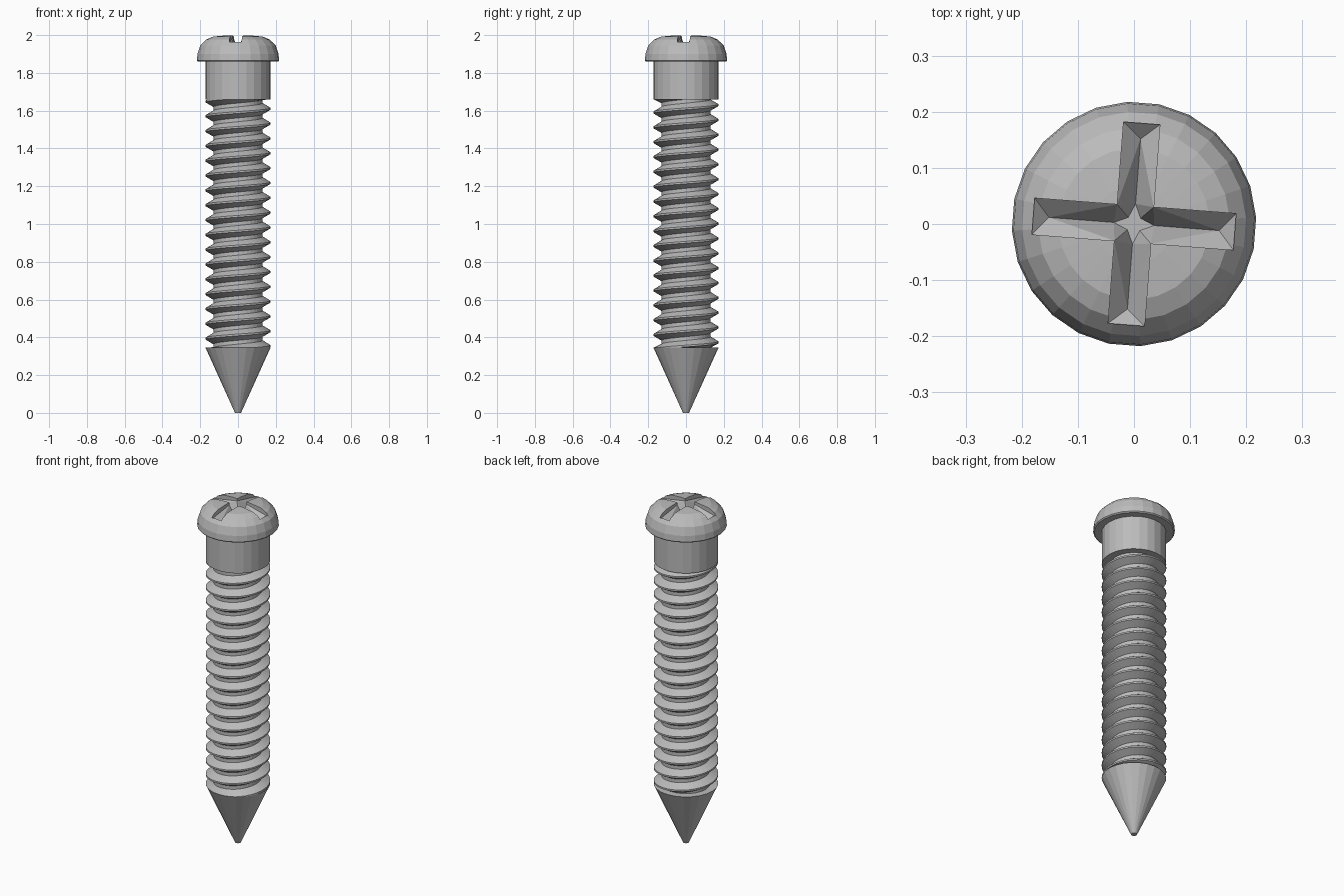
import bpy, bmesh, math
from mathutils import Matrix, Vector

if "Cube" in bpy.data.objects:
    bpy.data.objects.remove(bpy.data.objects["Cube"], do_unlink=True)

SIDES = 24
TWIST = math.radians(-4.4)      # rotation of the head and its cross slot
THREAD_LOW, THREAD_HIGH = 0.345, 1.66
CREST, ROOT, PITCH = 0.172, 0.13, 0.0785

steel = bpy.data.materials.new("steel grey")
steel.use_nodes = True
steel.diffuse_color = (0.5, 0.5, 0.5, 1)
steel.node_tree.nodes["Principled BSDF"].inputs["Base Color"].default_value = (0.5, 0.5, 0.5, 1)


def make_object(name, bm):
    bmesh.ops.recalc_face_normals(bm, faces=bm.faces)
    mesh = bpy.data.meshes.new(name)
    bm.to_mesh(mesh)
    bm.free()
    mesh.materials.append(steel)
    obj = bpy.data.objects.new(name, mesh)
    bpy.context.collection.objects.link(obj)
    return obj


def lathe(name, profile, turn=0.0):
    """Closed solid of rings (radius, height), capped at both ends."""
    bm = bmesh.new()
    rings = []
    for r, z in profile:
        rings.append([bm.verts.new((r * math.cos(a), r * math.sin(a), z))
                      for a in (turn + math.tau * i / SIDES for i in range(SIDES))])
    for low, high in zip(rings, rings[1:]):
        for i in range(SIDES):
            k = (i + 1) % SIDES
            bm.faces.new((low[i], low[k], high[k], high[i]))
    bm.faces.new(rings[0])
    bm.faces.new(rings[-1])
    return make_object(name, bm)


# Tip, plain shank and domed head
half_step = math.pi / SIDES
lathe("pointed_tip", [(0.016, 0), (CREST, THREAD_LOW)])
lathe("plain_shank", [(CREST, THREAD_HIGH), (CREST, 1.87)])
head = lathe("domed_head", [(0.212, 1.86), (0.218, 1.866), (0.215, 1.90), (0.2, 1.945),
                            (0.171, 1.976), (0.135, 1.992), (0.07, 1.998), (0.02, 2.0)],
             TWIST + half_step)

# Helical thread: each column climbs the profile, shifted by its share of the pitch
tooth = [(0.0, ROOT), (0.02, ROOT), (0.044, CREST), (0.0535, CREST)]
columns, turns = 36, 20
start = 0.354 - 0.04875 - 2 * PITCH
bm = bmesh.new()
grid = []
for j in range(columns):
    a = math.tau * j / columns
    grid.append([])
    for t in range(turns):
        for dz, r in tooth:
            z = start + PITCH * (t + j / columns) + dz
            z = min(max(z, THREAD_LOW), THREAD_HIGH)
            grid[-1].append(bm.verts.new((r * math.cos(a), r * math.sin(a), z)))
for j in range(columns):
    wrap = len(tooth) if j == columns - 1 else 0
    here, there = grid[j], grid[(j + 1) % columns]
    for i in range(len(here) - 1 - wrap):
        bm.faces.new((here[i], there[i + wrap], there[i + 1 + wrap], here[i + 1]))
flat = [f for f in bm.faces
        if all(v.co.z <= THREAD_LOW for v in f.verts)
        or all(v.co.z >= THREAD_HIGH for v in f.verts)]
bmesh.ops.delete(bm, geom=flat, context="FACES")
bmesh.ops.remove_doubles(bm, verts=bm.verts, dist=0.00001)
make_object("screw_thread", bm)

# Cross slot: one closed cutter with four V-shaped arms around a flat star
W, REACH, FLOOR, TOP = 0.0325, 0.18, 1.915, 2.05
arm_points = {
    "corner": (W, W, 1.985), "corner_top": (W, W, TOP),
    "left": (REACH, W, 1.955), "left_top": (REACH, W, TOP),
    "right": (REACH, -W, 1.955), "right_top": (REACH, -W, TOP),
    "keel": (0.152, 0, FLOOR + 0.013), "star_tip": (0.036, 0, FLOOR),
    "star_notch": (0.011, 0.011, FLOOR),
}
bm = bmesh.new()
arms = []
for n in range(4):
    spin = Matrix.Rotation(TWIST + n * math.pi / 2, 4, "Z")
    arms.append({k: bm.verts.new(spin @ Vector(p)) for k, p in arm_points.items()})
lid, star = [], []
for n in range(4):
    a, b = arms[n], arms[n - 1]     # b holds the corner on this arm's right
    bm.faces.new((a["corner"], a["left"], a["keel"], a["star_tip"], a["star_notch"]))
    bm.faces.new((b["corner"], b["star_notch"], a["star_tip"], a["keel"], a["right"]))
    bm.faces.new((a["left"], a["right"], a["keel"]))
    bm.faces.new((a["corner"], a["corner_top"], a["left_top"], a["left"]))
    bm.faces.new((a["left"], a["left_top"], a["right_top"], a["right"]))
    bm.faces.new((a["right"], a["right_top"], b["corner_top"], b["corner"]))
    lid += [a["right_top"], a["left_top"], a["corner_top"]]
    star += [a["star_tip"], a["star_notch"]]
bm.faces.new(lid)
bm.faces.new(star)
bmesh.ops.triangulate(bm, faces=bm.faces)
cutter = make_object("slot_cutter", bm)
cutter.hide_render = True
cutter.hide_viewport = True
cut = head.modifiers.new("cross slot", "BOOLEAN")
cut.operation = "DIFFERENCE"
cut.solver = "EXACT"
cut.object = cutter
